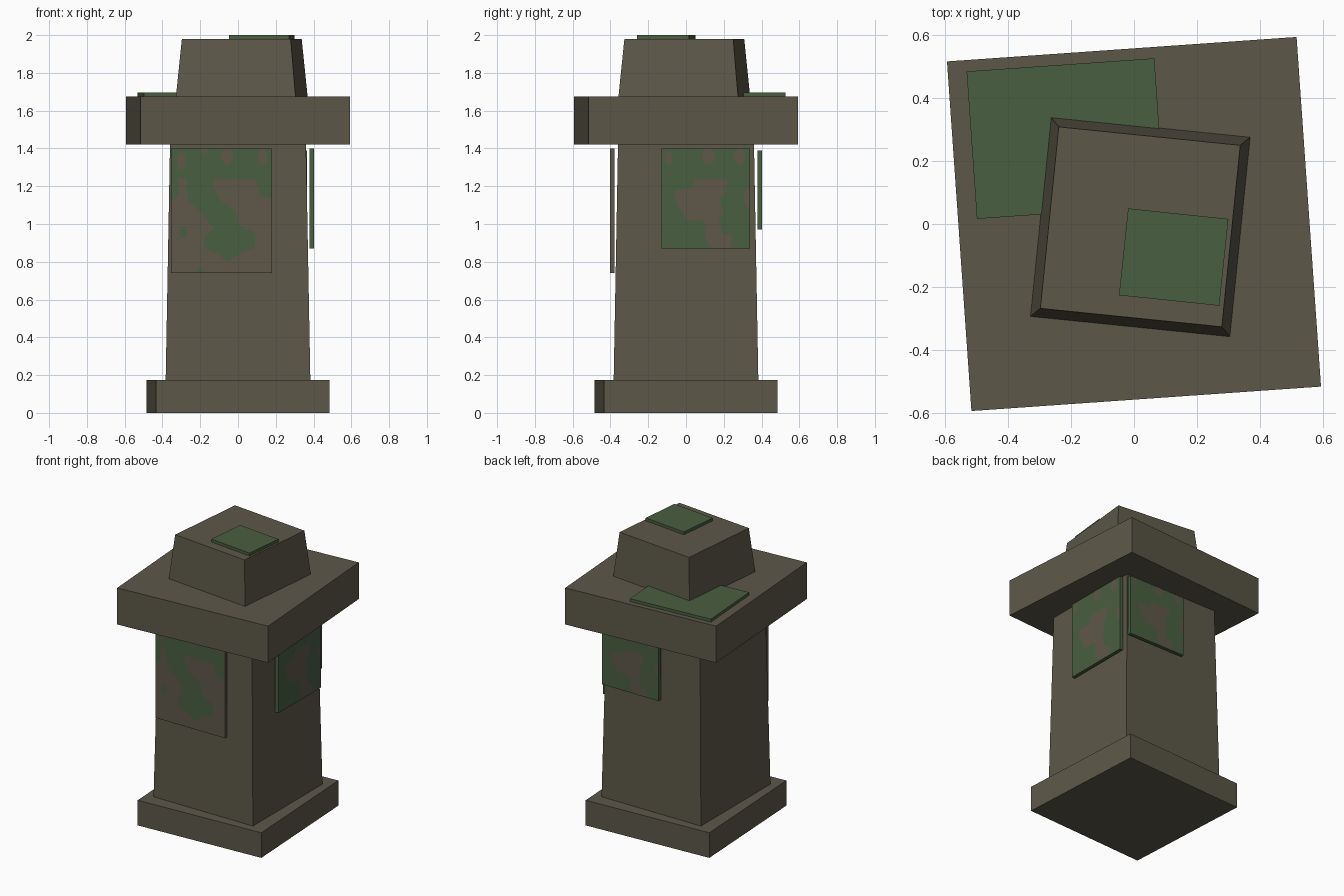
import bpy
import bmesh
import math
from mathutils import Matrix, Vector

cube = bpy.data.objects.get("Cube")
if cube:
    bpy.data.objects.remove(cube, do_unlink=True)


def make_material(name, rgb):
    mat = bpy.data.materials.new(name)
    mat.use_nodes = True
    color = (*rgb, 1.0)
    mat.diffuse_color = color
    mat.node_tree.nodes["Principled BSDF"].inputs["Base Color"].default_value = color
    return mat


STONE = make_material("weathered stone", (0.108, 0.097, 0.066))
MOSS = make_material("moss green", (0.068, 0.114, 0.052))
SOIL = make_material("bare patch brown", (0.115, 0.098, 0.068))


def add_object(name, bm, materials, location=(0, 0, 0), angle=0):
    mesh = bpy.data.meshes.new(name)
    bm.to_mesh(mesh)
    bm.free()
    for mat in materials:
        mesh.materials.append(mat)
    obj = bpy.data.objects.new(name, mesh)
    obj.location = location
    obj.rotation_euler.z = math.radians(angle)
    bpy.context.collection.objects.link(obj)
    return obj


def block(name, mat, size, z, center=(0, 0), angle=0, taper=1.0):
    """Rectangular block between two heights, its top scaled by taper."""
    low, high = z
    bm = bmesh.new()
    bmesh.ops.create_cube(bm, size=1)
    for v in bm.verts:
        scale = taper if v.co.z > 0 else 1.0
        v.co = Vector((v.co.x * size[0] * scale, v.co.y * size[1] * scale,
                       (v.co.z + 0.5) * (high - low)))
    return add_object(name, bm, [mat], (*center, low), angle)


def spot(u0, u1, v0, v1):
    """Rounded spot filling a box given in percent of the panel."""
    steps = [math.tau * (i + 0.5) / 8 for i in range(8)]
    return [((u0 + u1) / 2 + (u1 - u0) / 2 * math.cos(a) * 1.08,
             (v0 + v1) / 2 + (v1 - v0) / 2 * math.sin(a) * 1.08) for a in steps]


def panel(name, u, z, angle, base, layers):
    """Upright wall panel with painted patches, facing -y before rotation."""
    front, back = -0.402, -0.378
    bm = bmesh.new()
    bmesh.ops.create_cube(bm, size=1, matrix=Matrix.Translation(
        ((u[0] + u[1]) / 2, (front + back) / 2, (z[0] + z[1]) / 2))
        @ Matrix.Diagonal((u[1] - u[0], back - front, z[1] - z[0], 1)))
    for face in bm.faces:
        face.material_index = base
    for level, (index, outlines) in enumerate(layers, 1):
        for outline in outlines:
            verts = []
            for a, b in outline:
                a, b = min(max(a, 0), 100) / 100, min(max(b, 0), 100) / 100
                verts.append(bm.verts.new((u[0] + a * (u[1] - u[0]),
                                           front - 0.0015 * level,
                                           z[0] + b * (z[1] - z[0]))))
            face = bm.faces.new(verts)
            face.material_index = index
            face.normal_update()
            if face.normal.y > 0:
                face.normal_flip()
    return add_object(name, bm, [MOSS, SOIL], angle=angle)


# Stone pillar, stacked slightly askew
block("base_slab", STONE, (0.92, 0.92), (0, 0.175), angle=3.1)
block("pillar_shaft", STONE, (0.766, 0.766), (0.175, 1.42), taper=0.94)
block("cap_slab", STONE, (1.112, 1.112), (1.42, 1.675), angle=4)
block("cap_crown", STONE, (0.636, 0.636), (1.675, 1.98), (0.02, -0.009), -5.8, 0.91)

# Moss sheets lying on the cap
block("slab_moss", MOSS, (0.597, 0.469), (1.675, 1.695), (-0.217, 0.271), 4)
block("crown_moss", MOSS, (0.32, 0.277), (1.98, 2.0), (0.126, -0.105), -6)

# Moss panels hanging on the shaft
hanging_moss = [(0, 100), (100, 100), (100, 60), (88, 62), (83, 75), (42, 75),
                (42, 69), (50, 58), (64, 50), (68, 38), (84, 32), (83, 20),
                (70, 17), (57, 9), (45, 16), (32, 20), (34, 30), (42, 36),
                (32, 47), (17, 58), (15, 76), (7, 76), (8, 64), (0, 56)]
top_gaps = [spot(6, 14, 83, 97), spot(30, 36, 96, 102),
            spot(50, 61, 87, 101), spot(86, 95, 87, 101)]
panel("front_moss_panel", (-0.355, 0.18), (0.74, 1.40), 0, 1,
      [(0, [hanging_moss, spot(8, 16, 28, 37), spot(26, 33, -3, 5)]),
       (1, top_gaps)])

bare_patch = [(38, 69), (35, 60), (16, 58), (14, 50), (22, 38), (28, 29),
              (48, 28), (50, 8), (58, 0), (78, 0), (80, 12), (68, 16),
              (64, 30), (70, 36), (64, 48), (72, 56), (74, 69)]
bare_layers = [(1, [bare_patch, spot(93, 102, 42, 60), spot(4, 12, 84, 97),
                    spot(46, 60, 84, 101), spot(82, 94, 84, 99)])]
panel("left_moss_panel", (-0.13, 0.34), (0.87, 1.40), 90, 0, bare_layers)
panel("back_moss_panel", (-0.365, 0.07), (0.97, 1.39), 180, 0, bare_layers)
